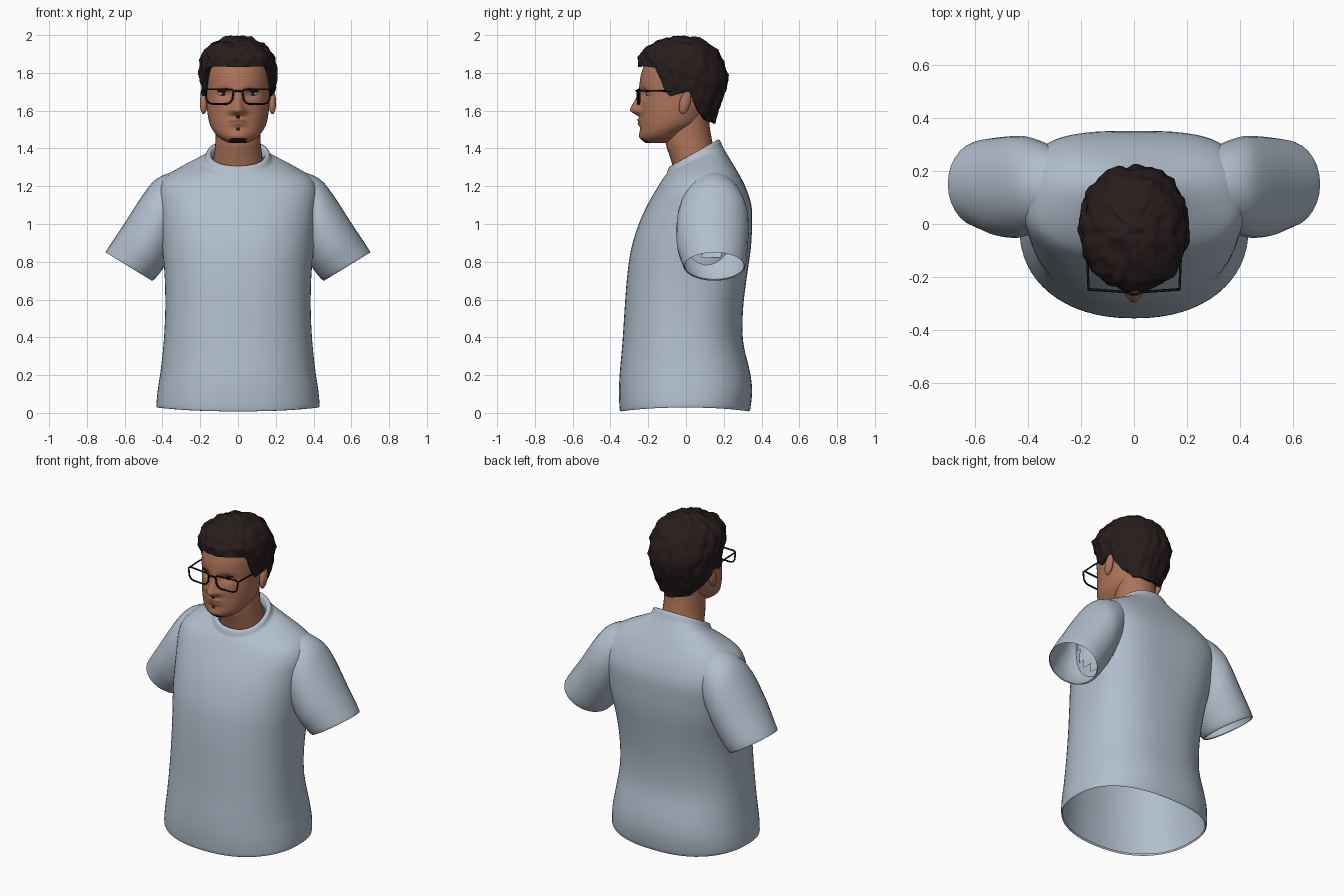
import bpy, bmesh, math
from mathutils import Vector, noise

if "Cube" in bpy.data.objects:
    bpy.data.objects.remove(bpy.data.objects["Cube"])


def material(name, rgb):
    m = bpy.data.materials.new(name)
    m.diffuse_color = (*rgb, 1)
    m.use_nodes = True
    m.node_tree.nodes["Principled BSDF"].inputs["Base Color"].default_value = m.diffuse_color
    return m


SHIRT = material("shirt_blue_grey", (0.44, 0.52, 0.61))
SKIN = material("skin_brown", (0.42, 0.17, 0.098))
HAIR = material("hair_dark_brown", (0.021, 0.012, 0.012))
FRAME = material("frame_black", (0.006, 0.006, 0.007))
LIP = material("lip_brown", (0.33, 0.12, 0.08))
WHITE = material("eye_white", (0.45, 0.45, 0.45))


def finish(name, bm, mats, angle=60):
    bmesh.ops.recalc_face_normals(bm, faces=bm.faces)
    me = bpy.data.meshes.new(name)
    bm.to_mesh(me)
    bm.free()
    for m in mats:
        me.materials.append(m)
    ob = bpy.data.objects.new(name, me)
    bpy.context.collection.objects.link(ob)
    bpy.ops.object.select_all(action='DESELECT')
    ob.select_set(True)
    bpy.context.view_layer.objects.active = ob
    bpy.ops.object.shade_smooth_by_angle(angle=math.radians(angle))
    return ob


def smooth_rows(rows, steps):
    """Catmull-Rom through a list of tuples."""
    out = []
    for i in range(len(rows) - 1):
        p = [rows[max(0, min(len(rows) - 1, i + k))] for k in (-1, 0, 1, 2)]
        for s in range(steps):
            t = s / steps
            out.append([0.5 * (2*b + (c - a)*t + (2*a - 5*b + 4*c - d)*t*t
                               + (3*b - a - 3*c + d)*t**3) for a, b, c, d in zip(*p)])
    return out + [list(rows[-1])]


def oval(theta, hw, yf, yb, nf=2.0, nb=2.0):
    """Point on a rounded section; theta = 0 is the front."""
    s, c = math.sin(theta), math.cos(theta)
    n = nf if c > 0 else nb
    x = math.copysign(abs(s) ** (2 / n), s) * hw
    y = (yf + yb) / 2 - math.copysign(abs(c) ** (2 / n), c) * (yb - yf) / 2
    return x, y


def skin_rings(bm, rings, cap=(False, False)):
    vs = [[bm.verts.new(p) for p in r] for r in rings]
    n = len(vs[0])
    for a, b in zip(vs, vs[1:]):
        for i in range(n):
            bm.faces.new((a[i], a[(i + 1) % n], b[(i + 1) % n], b[i]))
    for use, r in zip(cap, (vs[0], vs[-1])):
        if use:
            bm.faces.new(r)


def angles(n):
    return [2 * math.pi * i / n for i in range(n)]


# Sleeves: outer x, outer z, inner x, inner z, y centre, y radius
sleeve = [(.22, 1.295, .30, .95, .14, .125), (.33, 1.28, .335, .88, .14, .165),
          (.43, 1.24, .36, .83, .143, .184), (.50, 1.16, .375, .80, .14, .192),
          (.60, 1.005, .40, .76, .14, .187), (.67, .90, .435, .715, .148, .172),
          (.70, .853, .455, .70, .15, .162), (.695, .853, .46, .707, .15, .156)]
sleeve = smooth_rows(sleeve, 3)
for side, name in ((1, "sleeve_left"), (-1, "sleeve_right")):
    rings = []
    for ox, oz, ix, iz, yc, ry in sleeve:
        rings.append([(side * ((ox + ix) / 2 + (ox - ix) / 2 * math.cos(a)), yc + ry * math.sin(a),
                       (oz + iz) / 2 + (oz - iz) / 2 * math.cos(a)) for a in angles(28)])
    bm = bmesh.new()
    skin_rings(bm, rings)
    finish(name, bm, [SHIRT])


def inside_sleeve(p):
    for ox, oz, ix, iz, yc, ry in sleeve[3:-4]:
        half = Vector(((ox - ix) / 2, (oz - iz) / 2))
        d = Vector((abs(p.x) - (ox + ix) / 2, p.z - (oz + iz) / 2))
        r = half.length
        along = d.dot(half) / r
        if abs(d.x * half.y - d.y * half.x) / r < .03 and (along / r) ** 2 + ((p.y - yc) / ry) ** 2 < .62:
            return True
    return False


# Shirt body: front z, back z, half width, front y, back y, back squareness
body = [(.02, .02, .422, -.342, .327, 2.4), (.008, .008, .428, -.347, .333, 2.4),
        (.03, .03, .432, -.352, .342, 2.4), (.12, .12, .425, -.355, .35, 2.4),
        (.22, .22, .41, -.35, .338, 2.4), (.38, .38, .393, -.336, .302, 2.4),
        (.55, .55, .385, -.325, .302, 2.5), (.72, .72, .388, -.312, .322, 2.7),
        (.87, .87, .40, -.29, .343, 3.0), (1.0, 1.0, .41, -.25, .35, 3.2),
        (1.1, 1.1, .42, -.205, .346, 3.3), (1.17, 1.19, .42, -.165, .318, 3.1),
        (1.22, 1.27, .385, -.135, .277, 2.8), (1.25, 1.34, .30, -.115, .235, 2.4),
        (1.267, 1.39, .22, -.102, .205, 2.2), (1.272, 1.415, .18, -.10, .192, 2.2),
        (1.30, 1.445, .165, -.09, .178, 2.2), (1.305, 1.44, .145, -.073, .16, 2.2),
        (1.26, 1.40, .138, -.06, .15, 2.2)]
rings = []
for zf, zb, hw, yf, yb, nb in smooth_rows(body, 3):
    ring = []
    for a in angles(64):
        x, y = oval(a, hw, yf, yb, 2.25, nb)
        z = zf + (zb - zf) * (y - yf) / (yb - yf)
        if z < .1:    # gently wavy hem
            z += .022 * math.sin(a) ** 2 * (1 - z / .1)
        ring.append((x, y, z))
    rings.append(ring)
bm = bmesh.new()
skin_rings(bm, rings)
# Armholes, open into the sleeves
bmesh.ops.delete(bm, geom=[f for f in bm.faces if inside_sleeve(f.calc_center_median())], context='FACES')
finish("shirt_body", bm, [SHIRT])

# Neck
neck = [(1.24, .137, -.055, .16), (1.34, .13, -.08, .155), (1.43, .12, -.108, .14),
        (1.52, .118, -.10, .125), (1.62, .118, -.06, .12)]
bm = bmesh.new()
skin_rings(bm, [[(*oval(a, *r[1:]), r[0]) for a in angles(32)] for r in smooth_rows(neck, 3)], (True, True))
finish("neck", bm, [SKIN])

# Head with sculpted nose, eye sockets, lips and chin
skull = [(1.43, .05, -.215, -.09), (1.45, .09, -.236, -.04), (1.48, .122, -.243, 0),
         (1.53, .15, -.243, .08), (1.60, .163, -.242, .12), (1.68, .168, -.24, .15),
         (1.73, .17, -.246, .175), (1.80, .17, -.236, .18), (1.88, .15, -.20, .14), (1.95, .08, -.1, .06)]


def bump(v, centre, width):
    return math.exp(-((v - centre) / width) ** 2)


def nose_height(z):
    keys = [(1.565, 0), (1.582, .03), (1.60, .056), (1.62, .05), (1.66, .028), (1.71, .006), (1.74, 0)]
    for (z0, h0), (z1, h1) in zip(keys, keys[1:]):
        if z0 <= z <= z1:
            return h0 + (h1 - h0) * (z - z0) / (z1 - z0)
    return 0


def sculpt(x, y, z):
    if y < -.08:
        ax = abs(x)
        y -= nose_height(z) * bump(x, 0, .022 + .016 * bump(z, 1.595, .03))
        y += .022 * bump(ax, .07, .035) * bump(z, 1.69, .025)
        y -= (.016 * bump(z, 1.552, .011) + .013 * bump(z, 1.53, .011)) * bump(x, 0, .04)
        y -= .008 * bump(z, 1.465, .02) * bump(x, 0, .04)
    return x, y, z


bm = bmesh.new()
skin_rings(bm, [[sculpt(*oval(a, *r[1:], 2.1), r[0]) for a in angles(96)]
                for r in smooth_rows(skull, 9)], (True, True))
for f in bm.faces:
    c = f.calc_center_median()
    if c.y < -.17:
        if c.z < 1.456 - 2 * c.x * c.x and abs(c.x) < .045:
            f.material_index = 2    # chin beard
        elif abs(c.x) < .009 and (1.493 < c.z < 1.51 or 1.563 < c.z < 1.572):
            f.material_index = 2    # small beard patches round the mouth
        elif abs(c.z - 1.541) < .015 * (1 - (c.x / .055) ** 2):
            f.material_index = 1    # lips
finish("head", bm, [SKIN, LIP, HAIR], 80)


def ball(name, loc, scale, mat, tilt=0):
    bm = bmesh.new()
    bmesh.ops.create_uvsphere(bm, u_segments=20, v_segments=12, radius=1)
    ob = finish(name, bm, [mat])
    ob.location, ob.scale, ob.rotation_euler = loc, scale, (tilt, 0, 0)


# Eyes, lids and ears
for s, side in ((1, "left"), (-1, "right")):
    ball("eye_" + side, (s * .078, -.196, 1.69), (.028, .014, .011), WHITE)
    ball("iris_" + side, (s * .078, -.206, 1.69), (.012, .006, .0105), HAIR)
    ball("upper_lid_" + side, (s * .078, -.202, 1.701), (.032, .011, .005), HAIR)
    ball("ear_" + side, (s * .182, -.005, 1.643), (.02, .029, .063), SKIN, -.25)

# Hair cap: z, half width, front y, back y
cap = [(1.52, .115, -.10, .15), (1.60, .165, -.16, .17), (1.68, .193, -.20, .203),
       (1.77, .203, -.235, .226), (1.83, .203, -.25, .21), (1.88, .195, -.254, .19),
       (1.93, .167, -.22, .158), (1.96, .13, -.17, .118), (1.985, .08, -.10, .06), (1.997, .015, -.03, .0)]
# Hairline: angle from the front, lower edge height
hairline = [(0, 1.83), (30, 1.835), (53, 1.828), (59, 1.72), (65, 1.675), (78, 1.685), (92, 1.70),
            (102, 1.64), (112, 1.59), (130, 1.545), (180, 1.53)]


def lookup(table, v):
    for a, b in zip(table, table[1:]):
        if v <= b[0]:
            t = max(0, (v - a[0]) / (b[0] - a[0]))
            return [p + (q - p) * t for p, q in zip(a, b)][1:]
    return list(table[-1][1:])


rows = 24
rings = [[] for _ in range(rows + 2)]
for a in angles(120):
    low = lookup(hairline, math.degrees(min(a, 2 * math.pi - a)))[0]
    for k in range(rows + 1):
        z = low + (1.997 - low) * math.sin(k / rows * math.pi / 2)
        x, y = oval(a, *lookup(cap, z), 2.1, 2.1)
        p = Vector((x, y, z))
        grow = .014 * noise.noise(p * 19) + .009 * noise.noise(p * 38)
        p += Vector((x, y, (z - 1.8) * .5)).normalized() * grow
        p.z = min(p.z, 2.0)
        if k == 0:    # rim turned in towards the scalp
            rings[0].append((p.x * .8, p.y * .82, p.z + .012))
        rings[k + 1].append(p)
bm = bmesh.new()
skin_rings(bm, rings, (False, True))
finish("hair", bm, [HAIR])


def wire(name, pts, radius, closed=False):
    cu = bpy.data.curves.new(name, 'CURVE')
    cu.dimensions = '3D'
    cu.bevel_depth, cu.bevel_resolution = radius, 2
    sp = cu.splines.new('POLY')
    sp.points.add(len(pts) - 1)
    for q, p in zip(sp.points, pts):
        q.co = (*p, 1)
    sp.use_cyclic_u = closed
    cu.materials.append(FRAME)
    ob = bpy.data.objects.new(name, cu)
    bpy.context.collection.objects.link(ob)
    bpy.ops.object.select_all(action='DESELECT')
    ob.select_set(True)
    bpy.context.view_layer.objects.active = ob
    bpy.ops.object.convert(target='MESH')


# Glasses
rim = [(.024, 1.70), (.034, 1.711), (.16, 1.714), (.172, 1.705), (.167, 1.66), (.155, 1.642),
       (.135, 1.635), (.06, 1.635), (.042, 1.643), (.03, 1.66)]
for s, side in ((1, "left"), (-1, "right")):
    wire("lens_rim_" + side, [(s * x, -.258 + .07 * x, z) for x, z in rim], .005, True)
    wire("temple_" + side, [(s * .171, -.245, 1.705), (s * .175, -.15, 1.706), (s * .18, -.04, 1.70)], .0045)
wire("glasses_bridge", [(-.026, -.256, 1.70), (-.01, -.264, 1.705), (.01, -.264, 1.705), (.026, -.256, 1.70)], .005)
